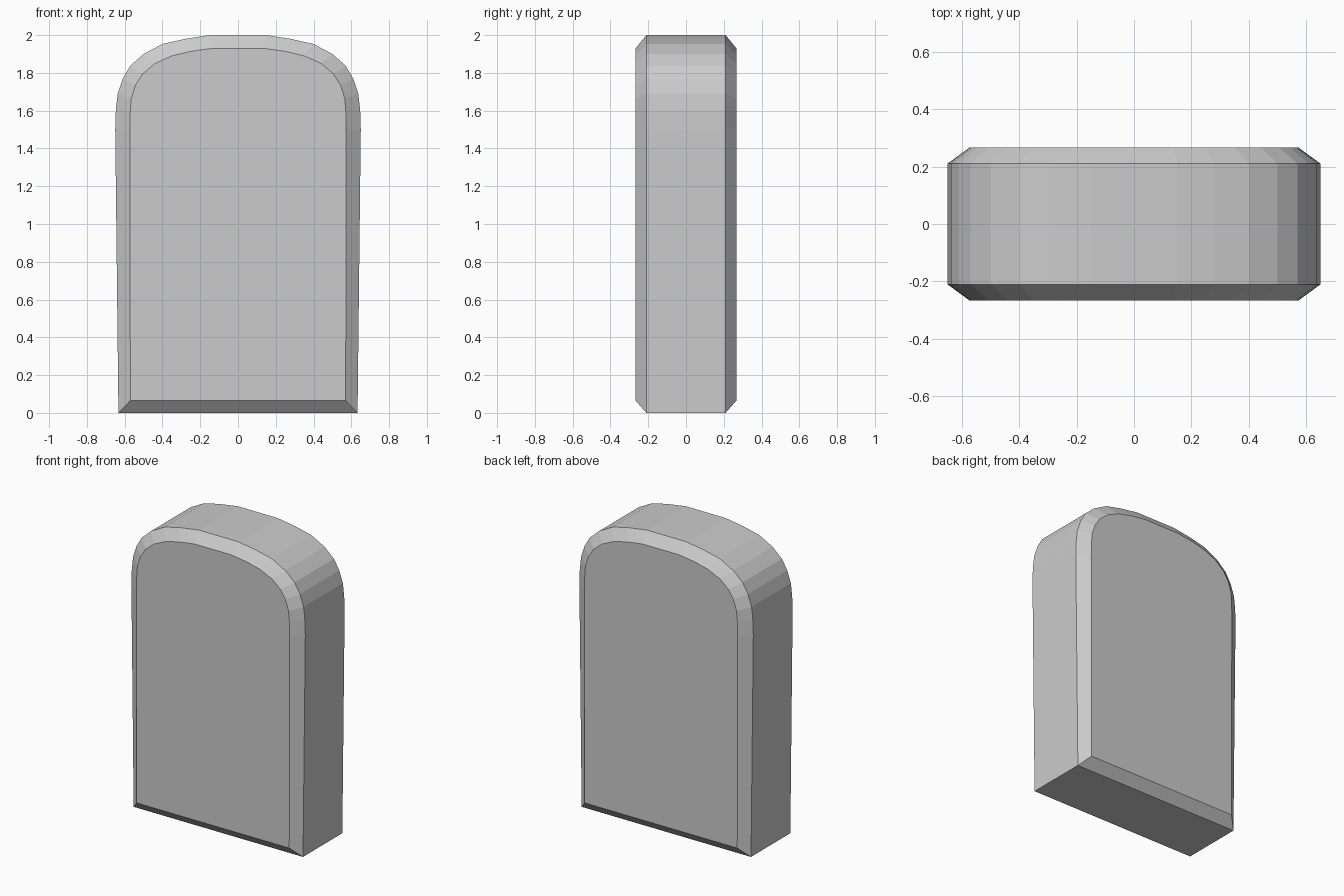
import bpy, bmesh

if "Cube" in bpy.data.objects:
    bpy.data.objects.remove(bpy.data.objects["Cube"])

# Right half of the outlines (x, z), from bottom to top
OUTER = [(.633, 0), (.65, 1.5), (.647, 1.6), (.637, 1.69), (.61, 1.77),
         (.57, 1.838), (.50, 1.9), (.40, 1.953), (.28, 1.98), (.15, 2.0)]
INNER = [(.57, .065), (.572, 1.5), (.571, 1.59), (.565, 1.665), (.543, 1.735),
         (.505, 1.795), (.44, 1.85), (.35, 1.89), (.25, 1.914), (.135, 1.93)]


def add_ring(bm, half, y):
    pts = half + [(-x, z) for x, z in reversed(half)]
    return [bm.verts.new((x, y, z)) for x, z in pts]


# Rounded slab with chamfered front and back rims
bm = bmesh.new()
rings = [add_ring(bm, INNER, -.267), add_ring(bm, OUTER, -.21),
         add_ring(bm, OUTER, .21), add_ring(bm, INNER, .267)]
for a, b in zip(rings, rings[1:]):
    for i in range(len(a)):
        j = (i + 1) % len(a)
        bm.faces.new((a[i], a[j], b[j], b[i]))
bm.faces.new(rings[0])
bm.faces.new(rings[-1])
bmesh.ops.recalc_face_normals(bm, faces=bm.faces[:])

mesh = bpy.data.meshes.new("rounded_slab")
bm.to_mesh(mesh)
bm.free()
slab = bpy.data.objects.new("rounded_slab", mesh)
bpy.context.collection.objects.link(slab)
